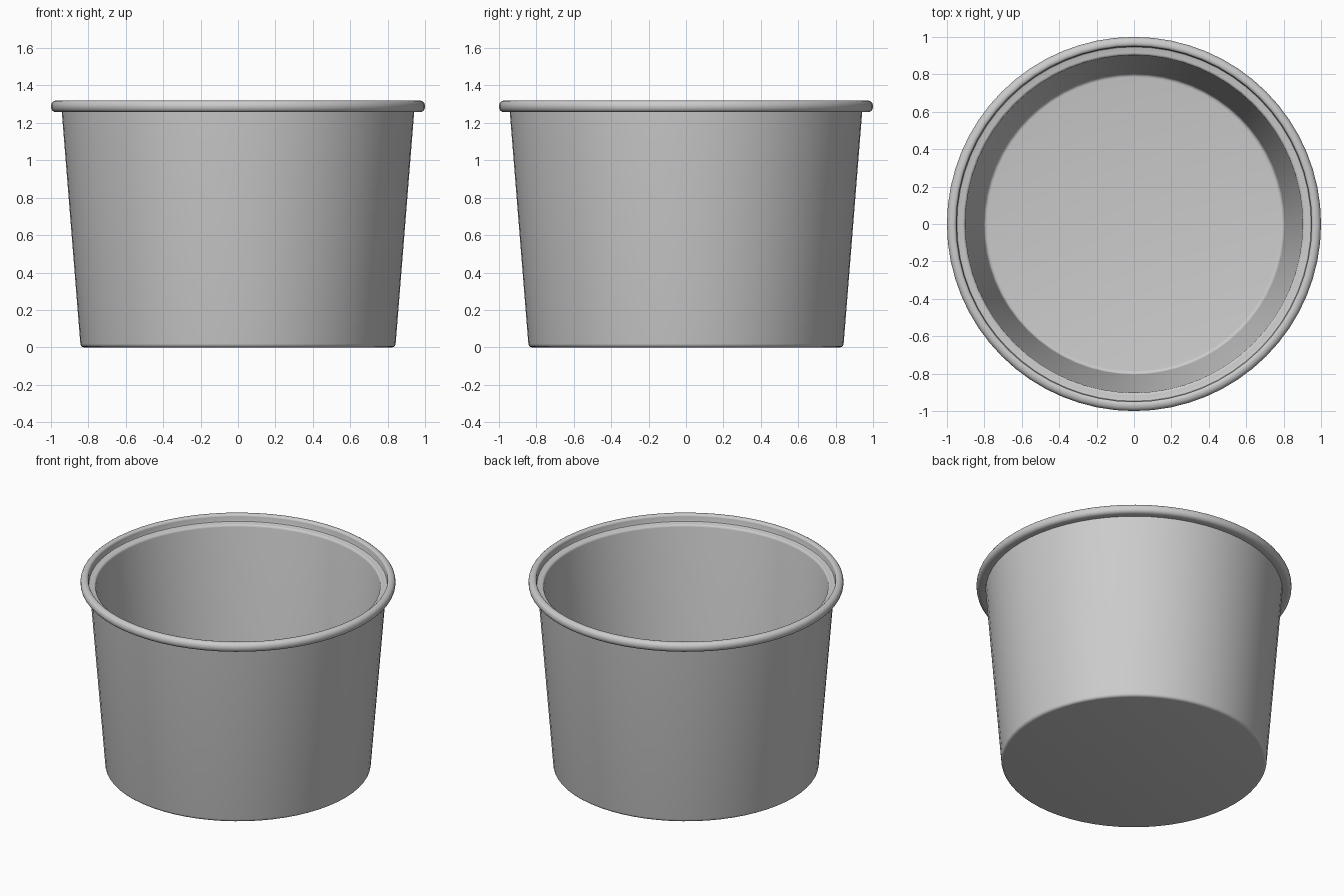
import bpy, bmesh, math

if "Cube" in bpy.data.objects:
    bpy.data.objects.remove(bpy.data.objects["Cube"])

SEGMENTS = 64


def arc(cx, cz, r, start, end, steps=4):
    """Points of a rounded corner in the (radius, height) plane."""
    return [(cx + r * math.cos(math.radians(start + (end - start) * i / steps)),
             cz + r * math.sin(math.radians(start + (end - start) * i / steps)))
            for i in range(steps + 1)]


def lathe(name, profile):
    """Spin a profile that starts and ends on the axis into a closed solid."""
    bm = bmesh.new()
    verts = [bm.verts.new((r, 0, z)) for r, z in profile]
    edges = [bm.edges.new(pair) for pair in zip(verts, verts[1:])]
    bmesh.ops.spin(bm, geom=verts + edges, cent=(0, 0, 0), axis=(0, 0, 1),
                   angle=math.tau, steps=SEGMENTS, use_merge=True)
    bmesh.ops.remove_doubles(bm, verts=bm.verts, dist=1e-5)
    bmesh.ops.recalc_face_normals(bm, faces=bm.faces)
    mesh = bpy.data.meshes.new(name)
    bm.to_mesh(mesh)
    bm.free()
    obj = bpy.data.objects.new(name, mesh)
    bpy.context.collection.objects.link(obj)
    bpy.context.view_layer.objects.active = obj
    obj.select_set(True)
    bpy.ops.object.shade_smooth_by_angle(angle=math.radians(35))
    return obj


profile = [(0, 0)]
# rounded foot and tapered outer wall
profile += arc(0.823, 0.02, 0.02, -90, 0)
profile += [(0.942, 1.257)]
# rolled rim
profile += arc(0.972, 1.285, 0.028, -90, 0)
profile += arc(0.972, 1.292, 0.028, 0, 90)
profile += arc(0.965, 1.305, 0.015, 90, 180, 3)
# lid ledge inside the rim
profile += arc(0.94, 1.28, 0.01, 0, -90, 2)
profile += arc(0.917, 1.255, 0.015, 90, 180, 3)
# inner wall and floor
profile += arc(0.785, 0.06, 0.02, 0, -90)
profile += [(0, 0.04)]

lathe("tub", profile)
